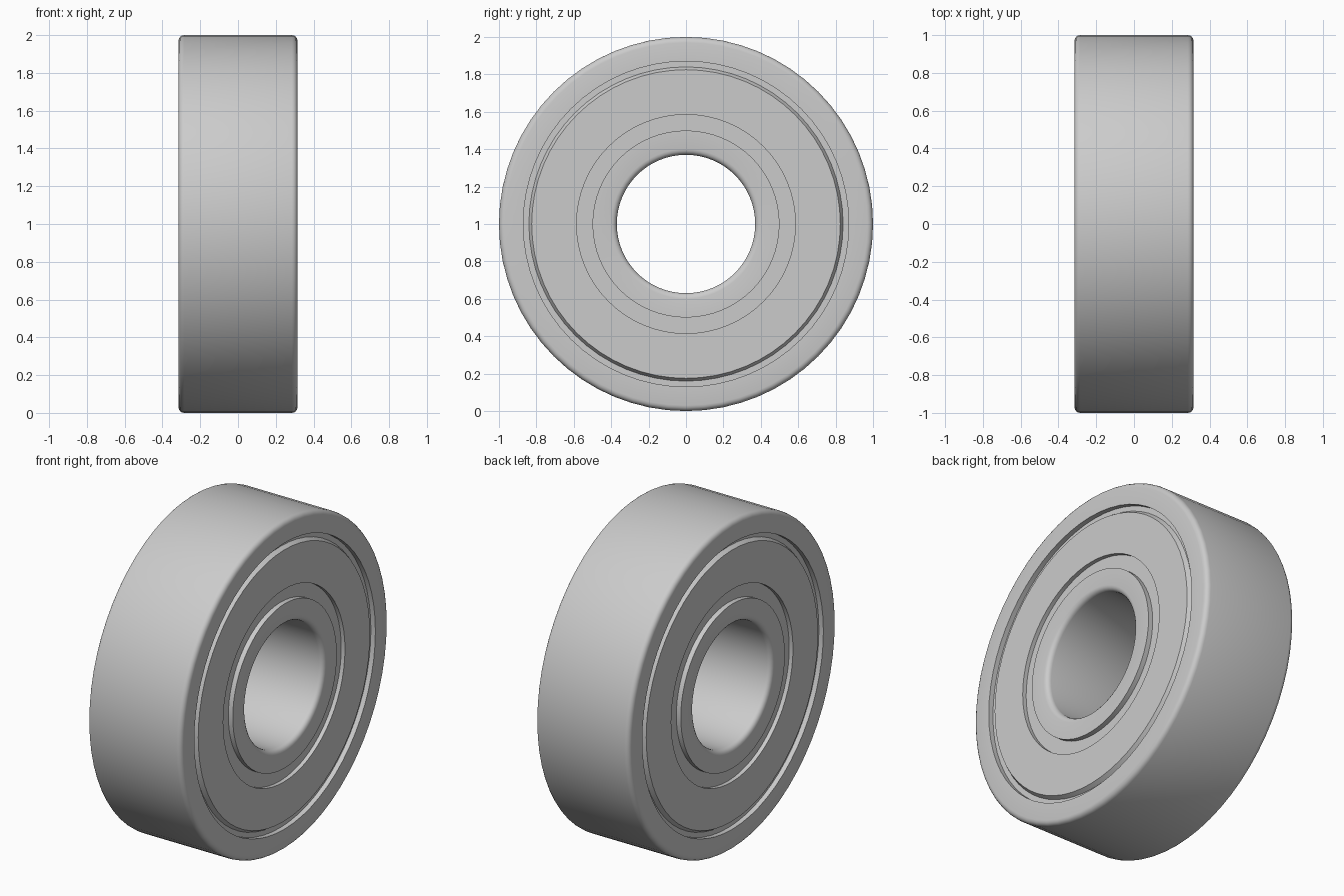
import bpy, bmesh, math

if "Cube" in bpy.data.objects:
    bpy.data.objects.remove(bpy.data.objects["Cube"])

SEG = 64
HALF = 0.315      # half width of the bearing
FIL = 0.03        # edge fillet radius
FLOOR = 0.285     # depth of the grooves round the shields


def fillet(x_sign, r_edge, r_sign, steps=4):
    """Rounded corner points from the cylinder wall to the flat face."""
    cx, cr = x_sign * (HALF - FIL), r_edge - r_sign * FIL
    return [(cx + x_sign * FIL * math.sin(a), cr + r_sign * FIL * math.cos(a))
            for a in (math.pi / 2 * i / steps for i in range(steps + 1))]


def lathe(name, profile):
    """Revolve a closed (x, radius) profile round the x axis at z = 1."""
    bm = bmesh.new()
    rings = []
    for i in range(SEG):
        a = 2 * math.pi * i / SEG
        rings.append([bm.verts.new((x, r * math.sin(a), 1 + r * math.cos(a)))
                      for x, r in profile])
    n = len(profile)
    for i in range(SEG):
        p, q = rings[i], rings[(i + 1) % SEG]
        for j in range(n):
            k = (j + 1) % n
            bm.faces.new((p[j], p[k], q[k], q[j]))
    bmesh.ops.recalc_face_normals(bm, faces=bm.faces)
    mesh = bpy.data.meshes.new(name)
    bm.to_mesh(mesh)
    bm.free()
    ob = bpy.data.objects.new(name, mesh)
    bpy.context.collection.objects.link(ob)
    bpy.ops.object.select_all(action='DESELECT')
    ob.select_set(True)
    bpy.context.view_layer.objects.active = ob
    bpy.ops.object.shade_smooth_by_angle(angle=math.radians(30))
    return ob


# outer race with rounded outside edges
lathe("outer_ring", fillet(-1, 1.0, 1)[::-1] + fillet(1, 1.0, 1)
      + [(HALF, 0.87), (-HALF, 0.87)])

# inner race with rounded bore edges
lathe("inner_ring", fillet(-1, 0.37, -1)[::-1] + fillet(1, 0.37, -1)
      + [(HALF, 0.50), (-HALF, 0.50)])

# dust shields: raised disc with a groove at its inner and outer rim
shield = [(0.25, 0.50), (FLOOR, 0.50), (FLOOR, 0.585), (0.31, 0.585),
          (0.31, 0.825), (FLOOR, 0.84), (FLOOR, 0.87), (0.25, 0.87)]
for side, s in (("right", 1), ("left", -1)):
    lathe("shield_" + side, [(s * x, r) for x, r in shield])
